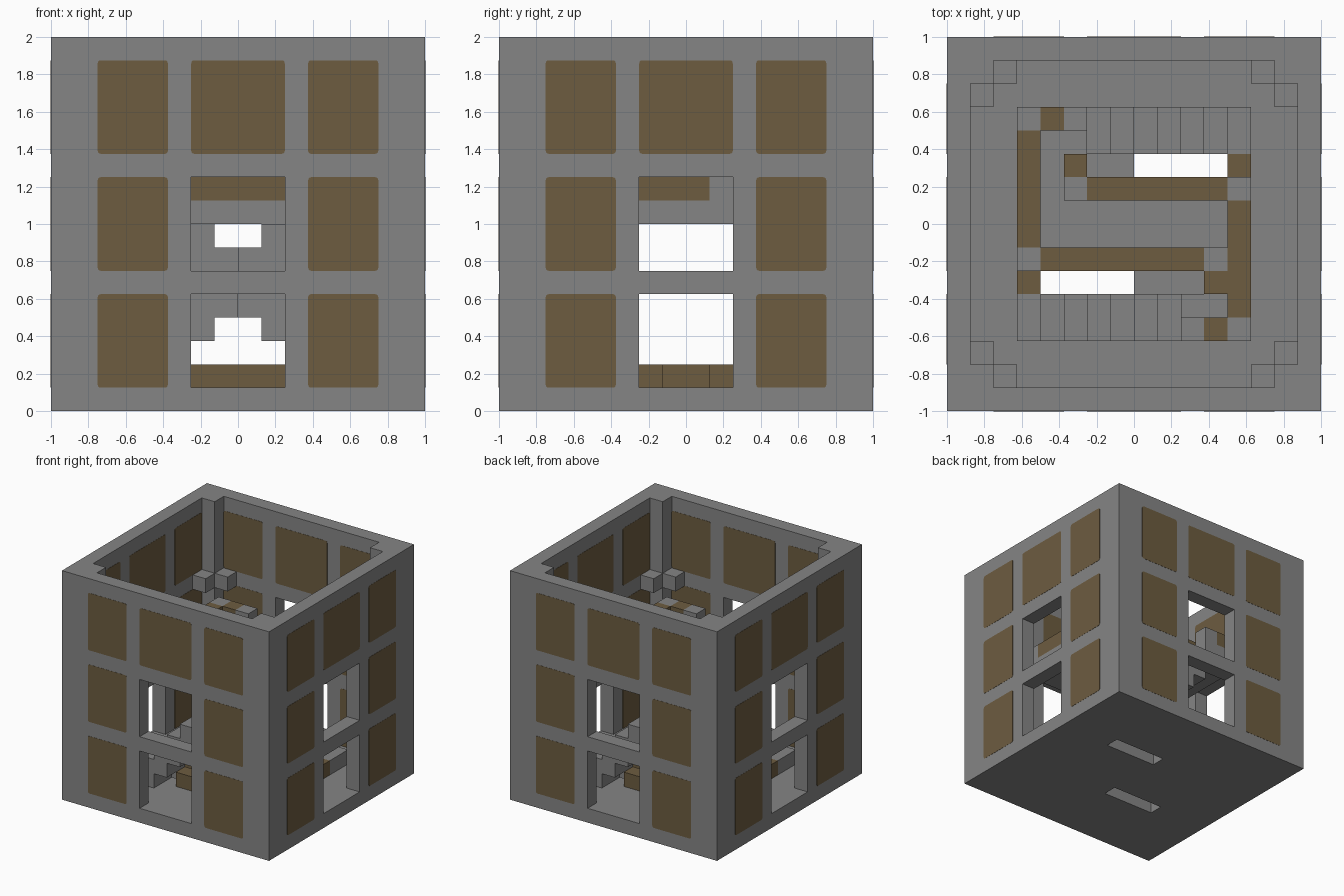
import bpy, bmesh, math
from mathutils import Matrix, Vector

cube = bpy.data.objects.get("Cube")
if cube:
    bpy.data.objects.remove(cube, do_unlink=True)

U = 0.125  # one building block


def material(name, rgb):
    m = bpy.data.materials.new(name)
    m.use_nodes = True
    m.diffuse_color = (*rgb, 1)
    m.node_tree.nodes["Principled BSDF"].inputs["Base Color"].default_value = (*rgb, 1)
    return m


STONE = material("stone grey", (0.235, 0.235, 0.235))
WOOD = material("wood brown", (0.153, 0.107, 0.051))


def boxes(name, mat, extents):
    """One object from boxes given as (x0, x1, y0, y1, z0, z1) in blocks."""
    bm = bmesh.new()
    for e in extents:
        lo, hi = Vector(e[0::2]) * U, Vector(e[1::2]) * U
        m = Matrix.Translation((lo + hi) / 2) @ Matrix.Diagonal((*(hi - lo), 1))
        bmesh.ops.create_cube(bm, size=1, matrix=m)
    me = bpy.data.meshes.new(name)
    bm.to_mesh(me)
    bm.free()
    me.materials.append(mat)
    ob = bpy.data.objects.new(name, me)
    bpy.context.scene.collection.objects.link(ob)
    return ob


def turned(e):
    """The same box turned half round about the vertical axis."""
    x0, x1, y0, y1, z0, z1 = e
    return (-x1, -x0, -y1, -y0, z0, z1)


def both(extents):
    return list(extents) + [turned(e) for e in extents]


def carve(target, extents):
    """Cut each box out of the target."""
    for e in extents:
        cutter = boxes("cutter", STONE, [e])
        cutter.hide_render = True
        mod = target.modifiers.new("cut", "BOOLEAN")
        mod.operation = "DIFFERENCE"
        mod.solver = "EXACT"
        mod.object = cutter
        bpy.context.view_layer.objects.active = target
        bpy.ops.object.modifier_apply(modifier=mod.name)
        bpy.data.objects.remove(cutter, do_unlink=True)


# Shell: open box with corner pillars, windows and floor slots
shell = boxes("shell", STONE, [(-8, 8, -8, 8, 0, 16)])
cuts = [(-7, 7, -6, 6, 1, 18), (-6, 6, -7, 7, 1, 18)]
for z in (1, 6):
    cuts += [(-2, 2, -9, 9, z, z + 4), (-9, 9, -2, 2, z, z + 4)]
cuts += both([(-4, 0, -3, -2, -1, 2)])
carve(shell, cuts)


# Rounded panels on the outer and inner faces of every wall
def add_panel(bm, x0, x1, z0, z1, depth, turn, radius=0.016, thick=0.003):
    points = []
    corners = ((x1, z1, 0), (x0, z1, 1), (x0, z0, 2), (x1, z0, 3))
    for cx, cz, quarter in corners:
        sx = -1 if cx == x1 else 1
        sz = -1 if cz == z1 else 1
        for step in range(4):
            a = (quarter + step / 3) * math.pi / 2
            points.append((cx * U + sx * radius + radius * math.cos(a), depth,
                           cz * U + sz * radius + radius * math.sin(a)))
    face = bm.faces.new([bm.verts.new(p) for p in points])
    side = bmesh.ops.extrude_face_region(bm, geom=[face])
    moved = [v for v in side["geom"] if isinstance(v, bmesh.types.BMVert)]
    bmesh.ops.translate(bm, verts=moved, vec=(0, thick, 0))
    whole = list({v for v in face.verts} | set(moved))
    bmesh.ops.rotate(bm, verts=whole, matrix=Matrix.Rotation(turn, 3, "Z"))


bm = bmesh.new()
for side in range(4):
    for z in (1, 6, 11):
        for x0, x1 in ((-6, -3), (-2, 2), (3, 6)):
            if x0 == -2 and z < 11:
                continue  # window opening
            for depth in (-1.0015, -0.8765):
                add_panel(bm, x0, x1, z, z + 4, depth, side * math.pi / 2)
bmesh.ops.recalc_face_normals(bm, faces=bm.faces)
me = bpy.data.meshes.new("wall_panels")
bm.to_mesh(me)
bm.free()
me.materials.append(WOOD)
panels = bpy.data.objects.new("wall_panels", me)
bpy.context.scene.collection.objects.link(panels)

# Small bracket blocks beside each corner pillar
brackets = []
for sx in (-1, 1):
    for sy in (-1, 1):
        for cx, cy in ((6.5, 5.5), (5.5, 6.5)):
            x, y = sx * cx, sy * cy
            brackets.append((x - .5, x + .5, y - .5, y + .5, 10, 11))
boxes("corner_brackets", STONE, brackets)

# Two opposite staircases rising from the floor to the gallery
flight = [(i - 5, i - 4, -5, -3, max(i, 0.5), i + 2) for i in range(7)]
boxes("front_stairs", STONE, flight)
boxes("back_stairs", STONE, [turned(e) for e in flight])

# Gallery floor with openings over the stairs and slots
boxes("gallery_floor", STONE, [
    (-5, 5, -2, 2, 8, 9),
    (2, 5, -5, -3, 8, 9), (3, 5, -3, -2, 8, 9),
    (-5, -2, 3, 5, 8, 9), (-5, -2, 2, 3, 8, 9)])

# Wooden railings and stone posts around the gallery
boxes("railings", WOOD, [
    (-5, -4, -1, 4, 9, 10), (4, 5, -4, 1, 9, 10),
    (-2, 4, 1, 2, 9, 10), (-4, 3, -2, -1, 9, 10),
    (-4, -3, 4, 5, 9, 10), (3, 4, -5, -4, 9, 10),
    (-3, -2, 2, 3, 9, 10), (3, 4, -3, -2, 9, 10)])
posts = [(-5, 4), (4, -5), (-5, -2), (4, 1), (-3, 4), (2, -5), (-3, 1), (3, -2)]
boxes("railing_posts", STONE, [(x, x + 1, y, y + 1, 9, 10) for x, y in posts])

# Low wooden blocks on the ground floor
boxes("floor_curbs", WOOD, both([
    (-4, 4, -2, -1, 1, 2), (-5, -4, -1, 1, 1, 2), (-5, -4, -3, -2, 1, 2)]))
boxes("under_stair_boxes", WOOD, both([
    (-2, 0, -4, -3, 1, 2), (0, 2, -4, -3, 1, 2)]))
